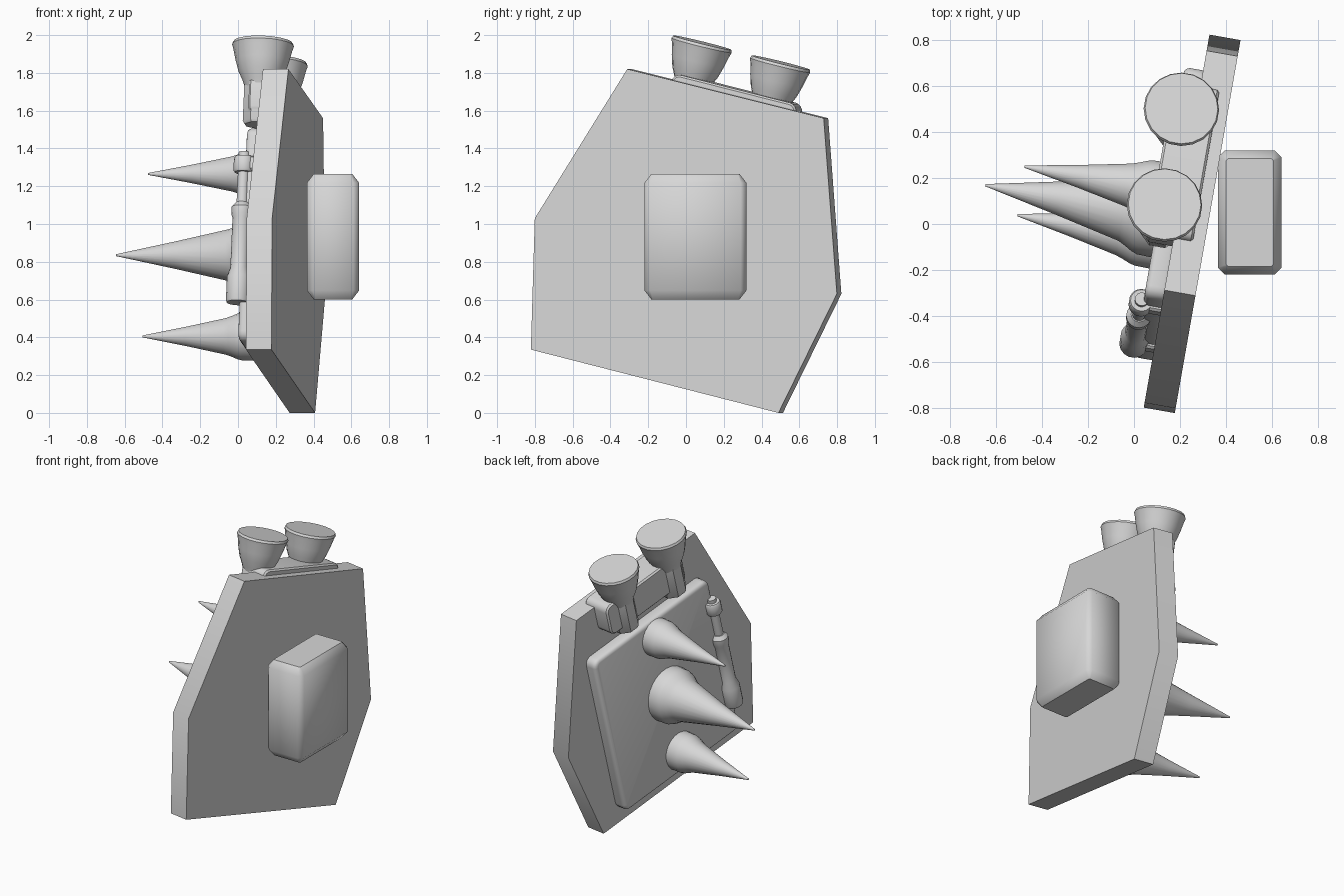
import bpy, bmesh, math
from mathutils import Matrix, Vector

cube = bpy.data.objects.get("Cube")
if cube:
    bpy.data.objects.remove(cube, do_unlink=True)

grey = bpy.data.materials.new("plain grey")
grey.use_nodes = True
grey.diffuse_color = (0.68, 0.68, 0.68, 1)
grey.node_tree.nodes["Principled BSDF"].inputs["Base Color"].default_value = (0.68, 0.68, 0.68, 1)

# The plate is turned about z; fittings lean within the plate
TURN = Matrix.Rotation(math.radians(-10), 4, 'Z')
LEAN = Matrix.Rotation(math.radians(-14), 4, 'X')
OUTWARD = Matrix.Rotation(math.radians(-90), 4, 'Y')


def finish(name, bm, matrix, angle=35):
    bmesh.ops.recalc_face_normals(bm, faces=bm.faces)
    mesh = bpy.data.meshes.new(name)
    bm.to_mesh(mesh)
    bm.free()
    mesh.materials.append(grey)
    ob = bpy.data.objects.new(name, mesh)
    bpy.context.collection.objects.link(ob)
    ob.matrix_world = matrix
    bpy.ops.object.select_all(action='DESELECT')
    ob.select_set(True)
    bpy.context.view_layer.objects.active = ob
    bpy.ops.object.shade_smooth_by_angle(angle=math.radians(angle))


def fitted(pos, spin=LEAN):
    return TURN @ Matrix.Translation(pos) @ spin


def lathe(name, profile, matrix, sides=20):
    """Closed solid of revolution from (radius, height) pairs."""
    bm = bmesh.new()
    rings = []
    for r, h in profile:
        rings.append([bm.verts.new((r * math.cos(a), r * math.sin(a), h))
                      for a in (math.tau * (i + 0.5) / sides for i in range(sides))])
    for low, high in zip(rings, rings[1:]):
        for i in range(sides):
            j = (i + 1) % sides
            bm.faces.new((low[i], low[j], high[j], high[i]))
    bm.faces.new(rings[0])
    bm.faces.new(rings[-1])
    finish(name, bm, matrix)


def block(name, size, matrix, corner, bevel, axis=0, steps=4, segments=1, stretch=1, angle=35):
    """Box whose four edges along the axis are rounded, then both end rims bevelled."""
    bm = bmesh.new()
    bmesh.ops.create_cube(bm, size=1)
    bmesh.ops.scale(bm, vec=Vector(size), verts=bm.verts)
    along = [e for e in bm.edges if abs((e.verts[0].co - e.verts[1].co)[axis]) > 0.001]
    bmesh.ops.bevel(bm, geom=along, offset=corner, segments=steps, profile=0.5, affect='EDGES')
    rims = [e for e in bm.edges if abs((e.verts[0].co - e.verts[1].co)[axis]) < 0.001]
    bmesh.ops.bevel(bm, geom=rims, offset=bevel, segments=segments, profile=0.5, affect='EDGES')
    bmesh.ops.scale(bm, vec=Vector((1, 1, stretch)), verts=bm.verts)
    finish(name, bm, matrix, angle)


# Six-sided armour plate
outline = [(-0.26, 1.82), (0.796, 1.56), (0.867, 0.63),
           (0.553, 0), (-0.778, 0.335), (-0.757, 1.03)]
bm = bmesh.new()
inner = [bm.verts.new((0.18, u, z)) for u, z in outline]
outer = [bm.verts.new((0.317, u, z)) for u, z in outline]
bm.faces.new(inner)
bm.faces.new(outer)
for i in range(6):
    j = (i + 1) % 6
    bm.faces.new((inner[i], inner[j], outer[j], outer[i]))
finish("armour_plate", bm, TURN)

# Chamfered box beside the flat face
block("side_box", (0.277, 0.54, 0.51), Matrix.Translation((0.503, 0.05, 0.933)),
      0.03, 0.036, axis=2, steps=1, stretch=1.3, angle=50)

# Raised panel on the spiked face
block("raised_panel", (0.1, 1.05, 1.165), fitted((0.148, 0.07, 0.825)),
      0.05, 0.025, segments=3)

# Spikes with thick collars
for name, u, z, length, r in (("upper_spike", 0.163, 1.265, 0.612, 0.126),
                              ("middle_spike", 0.054, 0.835, 0.765, 0.185),
                              ("lower_spike", -0.05, 0.405, 0.605, 0.13)):
    profile = [(r, 0), (r * 0.99, 0.065), (r * 0.94, 0.09), (r * 0.83, 0.125),
               (r * 0.75, 0.155), (r * 0.4, 0.155 + (length - 0.155) * 0.47), (0.005, length)]
    lathe(name, profile, fitted((0.1, u, z), OUTWARD), 24)

# Rail carrying the two cups, let into the top edge of the plate
block("cup_rail", (0.2, 0.69, 0.22), fitted((0.165, 0.285, 1.608)), 0.045, 0.01)

# Flared cups on octagonal stems
for side, u, z in (("front", 0.108, 1.96), ("rear", 0.53, 1.855)):
    lathe(side + "_cup", [(0.085, -0.25), (0.1, -0.21), (0.124, -0.16), (0.142, -0.1),
                          (0.156, -0.04), (0.164, -0.015), (0.158, 0)], fitted((0.116, u, z)), 20)
    lathe(side + "_cup_stem", [(0.082, -0.45), (0.092, -0.435), (0.092, -0.2)],
          fitted((0.116, u, z)), 8)

# Piston along the front edge of the panel
piston = fitted((0.09, -0.32, 1.36))
lathe("piston_cap", [(0.048, -0.09), (0.054, -0.08), (0.054, -0.015), (0.048, -0.005)], piston, 16)
lathe("piston_rod", [(0.03, -0.3), (0.03, 0.02)], piston, 12)
lathe("piston_body", [(0.06, -0.8), (0.064, -0.79), (0.064, -0.66), (0.048, -0.61),
                      (0.048, -0.34), (0.055, -0.32), (0.055, -0.28), (0.035, -0.255)], piston, 16)
for name, h in (("upper_piston_mount", -0.045), ("lower_piston_mount", -0.72)):
    block(name, (0.11, 0.07, 0.08), piston @ Matrix.Translation((0.05, 0, h)), 0.01, 0.005, steps=1)
